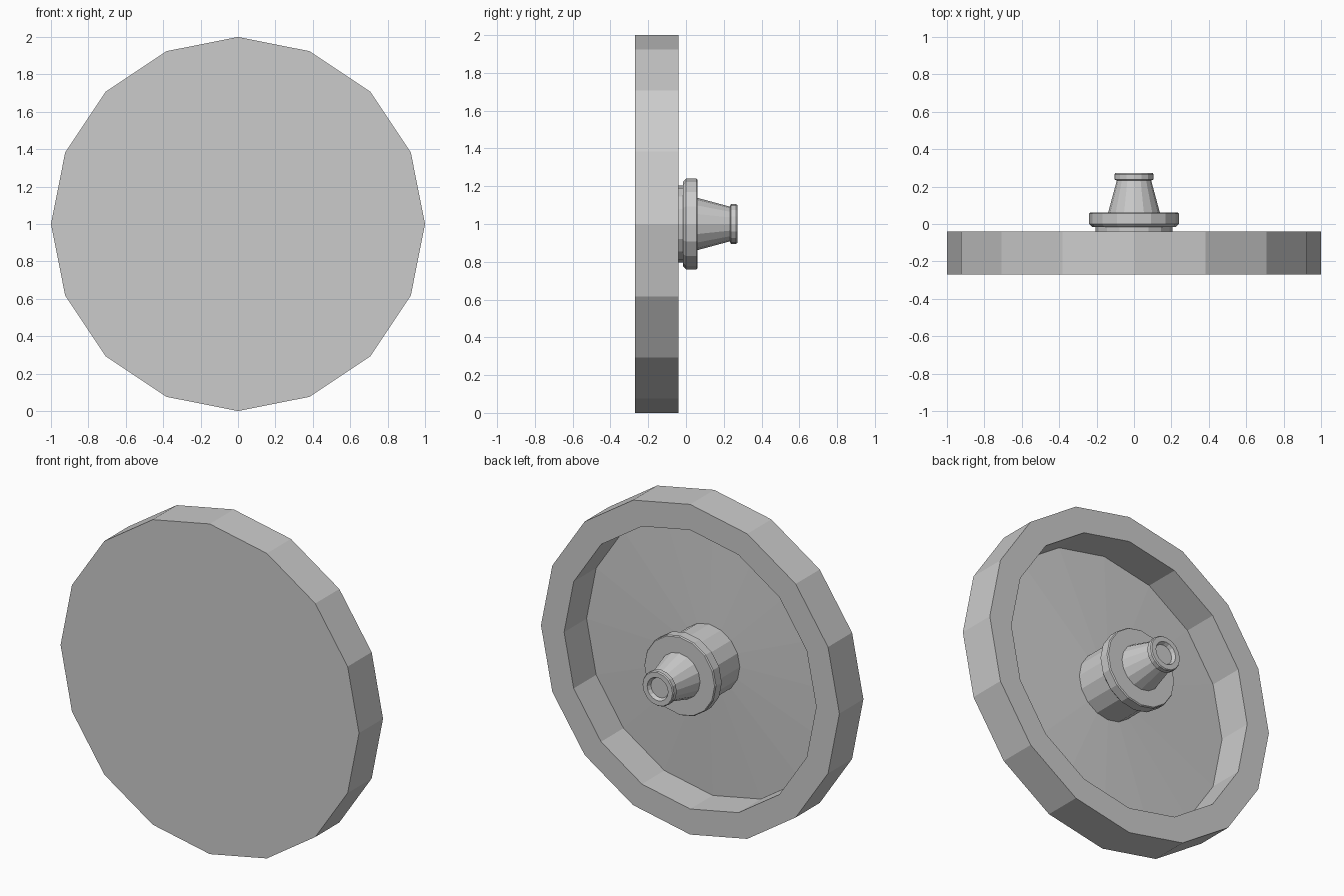
import bpy, bmesh, math

if "Cube" in bpy.data.objects:
    bpy.data.objects.remove(bpy.data.objects["Cube"], do_unlink=True)

SIDES = 16

grey = bpy.data.materials.new("plain grey")
grey.use_nodes = True
colour = (0.6, 0.6, 0.6, 1)
grey.diffuse_color = colour
grey.node_tree.nodes["Principled BSDF"].inputs["Base Color"].default_value = colour


def lathe(name, profile):
    """Turn (radius, y) points around the y axis at mid height; radius 0 makes a pole."""
    bm = bmesh.new()
    rings = []
    for r, y in profile:
        count = SIDES if r > 0 else 1
        angles = [2 * math.pi * i / SIDES for i in range(count)]
        rings.append([bm.verts.new((r * math.cos(a), y, 1 + r * math.sin(a))) for a in angles])
    for a, b in zip(rings, rings[1:]):
        for i in range(SIDES):
            j = (i + 1) % SIDES
            corners = [a[i % len(a)], a[j % len(a)], b[j % len(b)], b[i % len(b)]]
            bm.faces.new(list(dict.fromkeys(corners)))
    # Close open ends with flat caps
    for ring in (rings[0], rings[-1]):
        if len(ring) > 1:
            bm.faces.new(ring)
    bmesh.ops.recalc_face_normals(bm, faces=bm.faces)
    mesh = bpy.data.meshes.new(name)
    bm.to_mesh(mesh)
    bm.free()
    mesh.materials.append(grey)
    obj = bpy.data.objects.new(name, mesh)
    bpy.context.collection.objects.link(obj)
    return obj


# Flat-fronted disc with a deep rim and a shallow cone behind
lathe("disc", [(1, -0.27), (1, -0.04), (0.845, -0.04), (0.845, -0.255), (0, -0.212)])

# Hub with flange, tapered stem and hollow-ended collar
lathe("hub", [
    (0.205, -0.23), (0.205, -0.015), (0.225, -0.015), (0.24, 0),
    (0.24, 0.055), (0.235, 0.062), (0.138, 0.062), (0.092, 0.232),
    (0.105, 0.238), (0.105, 0.265), (0.1, 0.272),
    (0.07, 0.272), (0.06, 0.25),
])
